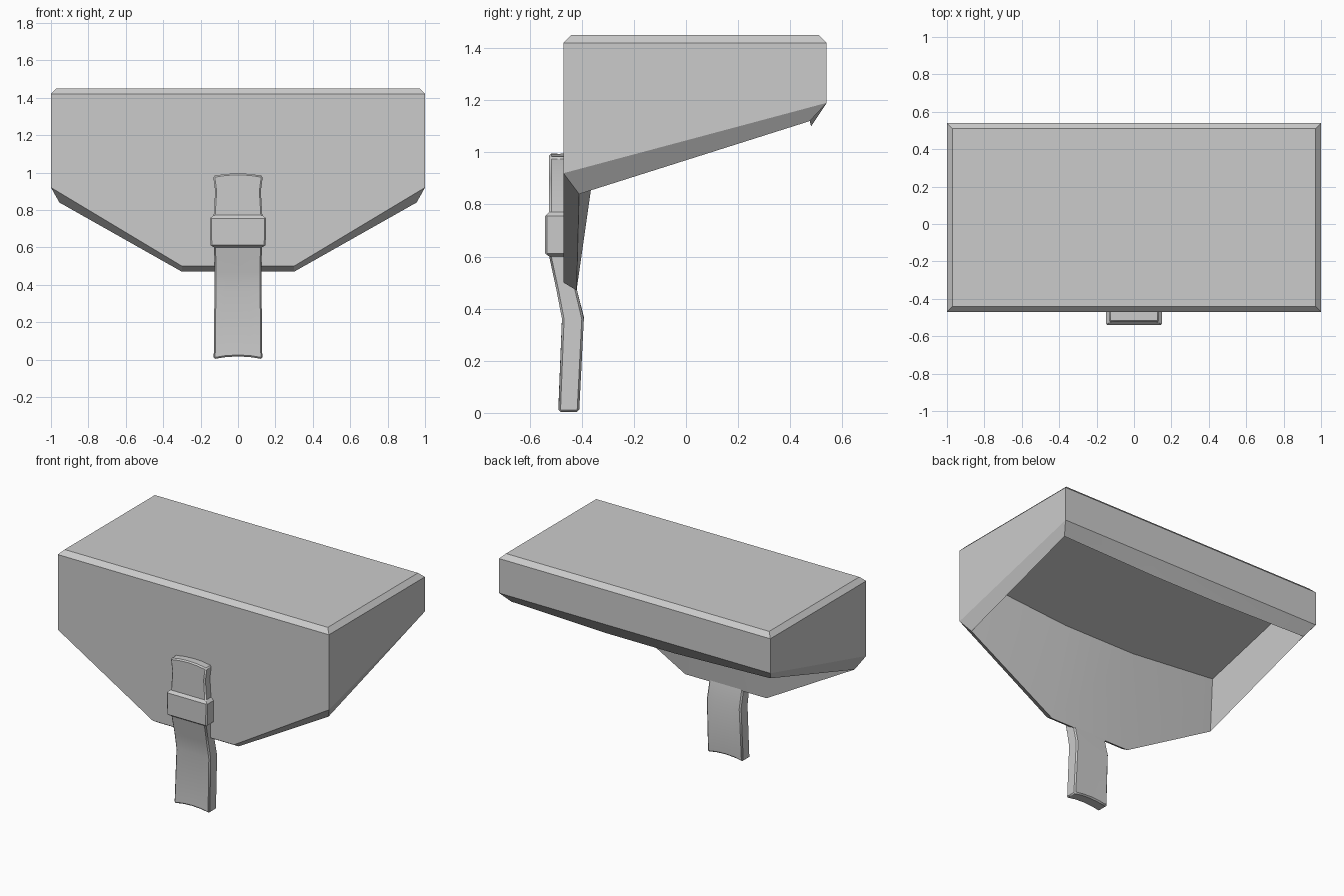
import bpy, bmesh

if "Cube" in bpy.data.objects:
    bpy.data.objects.remove(bpy.data.objects["Cube"])


def loft(name, rings):
    """Skin closed rings of equal length and cap both ends."""
    bm = bmesh.new()
    loops = [[bm.verts.new(p) for p in ring] for ring in rings]
    n = len(loops[0])
    for a, b in zip(loops, loops[1:]):
        for i in range(n):
            j = (i + 1) % n
            bm.faces.new((a[i], a[j], b[j], b[i]))
    bm.faces.new(loops[0])
    bm.faces.new(loops[-1])
    bmesh.ops.recalc_face_normals(bm, faces=bm.faces[:])
    mesh = bpy.data.meshes.new(name)
    bm.to_mesh(mesh)
    bm.free()
    obj = bpy.data.objects.new(name, mesh)
    bpy.context.collection.objects.link(obj)
    return obj


def smooth(obj, angle):
    bpy.ops.object.select_all(action='DESELECT')
    obj.select_set(True)
    bpy.context.view_layer.objects.active = obj
    bpy.ops.object.shade_smooth_by_angle(angle=angle)


# Hollow housing: each half ring runs front outer, front inner, back inner, back outer
half_rings = [
    [(.97, -.44, 1.45), (.3, -.44, 1.45), (.3, .51, 1.45), (.97, .51, 1.45)],
    [(1, -.47, 1.42), (.3, -.47, 1.42), (.3, .54, 1.42), (1, .54, 1.42)],
    [(1, -.47, .92), (.3, -.47, .50), (.3, .54, 1.19), (1, .54, 1.19)],
    [(.955, -.41, .84), (.3, -.42, .47), (.25, .48, 1.10), (.955, .475, 1.12)],
    [(.93, -.36, 1.18), (.27, -.33, 1.10), (.27, .46, 1.33), (.93, .46, 1.39)],
]
rings = []
for h in half_rings:
    m = [(-x, y, z) for x, y, z in h]
    rings.append([h[0], h[1], m[1], m[0], m[3], m[2], h[2], h[3]])
housing = loft("housing", rings)
smooth(housing, .35)

# Curved strap: height, front y, back y, half width, arch of the row
rows = [
    (.003, -.49, -.41, .13, .014), (.36, -.476, -.392, .126, .008),
    (.47, -.497, -.418, .125, 0), (.60, -.525, -.43, .128, 0),
    (.612, -.541, -.43, .148, 0), (.755, -.541, -.44, .15, 0),
    (.772, -.525, -.45, .13, 0), (.90, -.525, -.45, .122, .006),
    (.982, -.525, -.45, .133, .014),
]
cols = [-1, -.5, 0, .5, 1]
sections = []
for z, front, back, w, arch in rows:
    ring = [(t * w, front, z + arch * (1 - t * t)) for t in cols]
    ring += [(t * w, back, z + arch * (1 - t * t)) for t in reversed(cols)]
    sections.append(ring)
strap = loft("strap", sections)
bevel = strap.modifiers.new("edge_bevel", 'BEVEL')
bevel.width = .008
bevel.segments = 1
bevel.limit_method = 'ANGLE'
bevel.angle_limit = 1.1
smooth(strap, .5)
